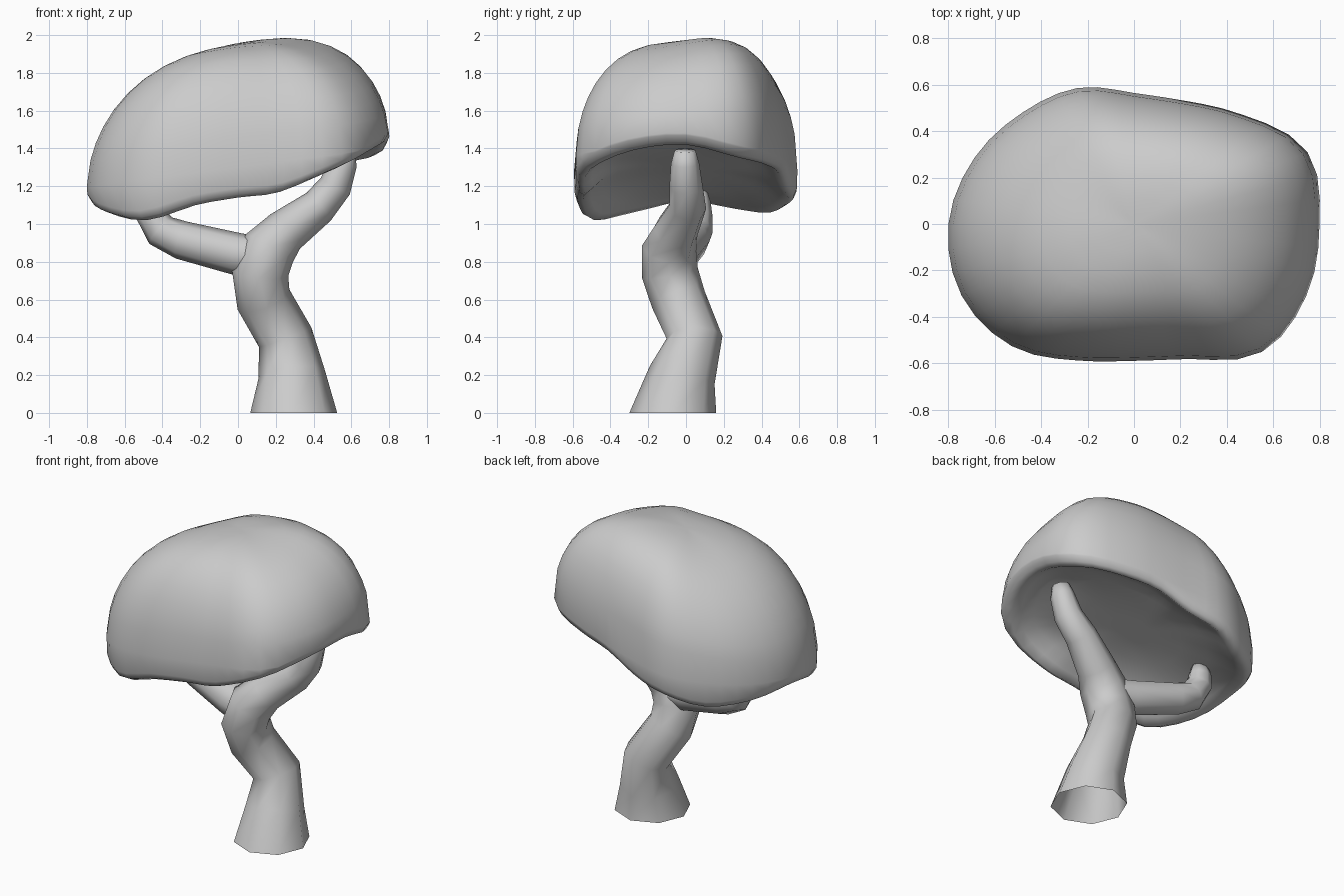
import bpy, bmesh, math
from mathutils import Vector

if "Cube" in bpy.data.objects:
    bpy.data.objects.remove(bpy.data.objects["Cube"])


def finish(name, rings, cap_start, cap_end):
    """Skin a list of closed rings into a smooth object."""
    bm = bmesh.new()
    vr = [[bm.verts.new(p) for p in ring] for ring in rings]
    n = len(vr[0])
    for a, b in zip(vr, vr[1:]):
        for i in range(n):
            j = (i + 1) % n
            bm.faces.new((a[i], a[j], b[j], b[i]))
    for ring, cap in ((vr[0], cap_start), (vr[-1], cap_end)):
        if cap:
            c = bm.verts.new(sum((v.co for v in ring), Vector()) / n)
            for i in range(n):
                bm.faces.new((ring[i], ring[(i + 1) % n], c))
    bmesh.ops.recalc_face_normals(bm, faces=bm.faces)
    for f in bm.faces:
        f.smooth = True
    me = bpy.data.meshes.new(name)
    bm.to_mesh(me)
    bm.free()
    ob = bpy.data.objects.new(name, me)
    bpy.context.collection.objects.link(ob)
    return ob


def limb(name, path, flat_start=False, sides=8):
    """Tapered tube along (x, y, z, radius) points."""
    pts = [Vector(p[:3]) for p in path]
    rings = []
    for k, p in enumerate(pts):
        t = (pts[min(k + 1, len(pts) - 1)] - pts[max(k - 1, 0)]).normalized()
        if flat_start and k == 0:
            t = Vector((0, 0, 1))
        u = Vector((0, 1, 0)).cross(t).normalized()
        v = t.cross(u)
        r = path[k][3]
        rings.append([p + r * (math.cos(a) * u + math.sin(a) * v)
                      for a in (i * math.tau / sides for i in range(sides))])
    return finish(name, rings, False, True)


def periodic(table, u):
    """Smooth periodic interpolation, u in 0..1."""
    n = len(table)
    x = u * n
    i = int(x)
    f = x - i
    a, b, c, d = (table[(i + k) % n] for k in (-1, 0, 1, 2))
    return b + 0.5 * f * (c - a + f * (2*a - 5*b + 4*c - d + f * (3*(b - c) + d - a)))


# Trunk running into the right branch, open at the foot
limb("trunk", [(.295, -.07, 0, .23), (.285, -.02, .2, .178), (.25, .045, .4, .148),
               (.135, -.04, .6, .147), (.117, -.085, .74, .15), (.165, -.09, .87, .145),
               (.25, -.055, .96, .12), (.425, .01, 1.09, .098), (.515, .0, 1.2, .088),
               (.555, -.005, 1.32, .075), (.57, -.005, 1.39, .055)], flat_start=True)

# Left branch
limb("left_branch", [(.16, -.08, .82, .11), (0, -.045, .84, .112), (-.3, .025, .915, .102),
                     (-.41, .05, .965, .092), (-.46, .06, 1.05, .08),
                     (-.465, .06, 1.12, .07), (-.465, .06, 1.18, .05)])

# Canopy: plan radius and rim height every 22.5 degrees from +x
radius = [.8, .81, .665, .575, .565, .635, .68, .745,
          .8, .805, .745, .637, .59, .63, .78, .805]
rim = [1.42, 1.35, 1.31, 1.27, 1.18, 1.12, 1.06, 1.08,
       1.12, 1.06, 1.02, 1.1, 1.14, 1.17, 1.29, 1.39]
N = 48


def ring(scale, height):
    out = []
    for i in range(N):
        u = i / N
        a = u * math.tau
        r = periodic(radius, u) * scale
        x, y = r * math.cos(a), r * math.sin(a)
        out.append((x, y, height(x, y, a, periodic(rim, u))))
    return out


def dome(s):
    def h(x, y, a, zr):
        n = 2.4 + 0.8 * math.sin(a) ** 2 + 0.5 * math.sin(2 * a)
        return 1.305 + .16 * x + .04 * y + .65 * math.sqrt(1 - s ** n)
    return h


def under(w, lift=0.0):
    return lambda x, y, a, zr: (1 - w) * (zr + lift) + w * (1.285 + .22 * x)


rings = [ring(s, dome(s)) for s in (.08, .2, .35, .5, .62, .73, .82, .89, .94, .975)]
rings.append(ring(1, lambda x, y, a, zr: max(1.3 + .13 * x, zr + .06)))
rings += [ring(.995, lambda x, y, a, zr: zr + .05), ring(.97, under(0, .015)),
          ring(.92, under(0)), ring(.85, under(.1, .02)), ring(.75, under(.45, .03)),
          ring(.62, under(.8)), ring(.4, under(1)), ring(.15, under(1))]
finish("canopy", rings, True, True)
